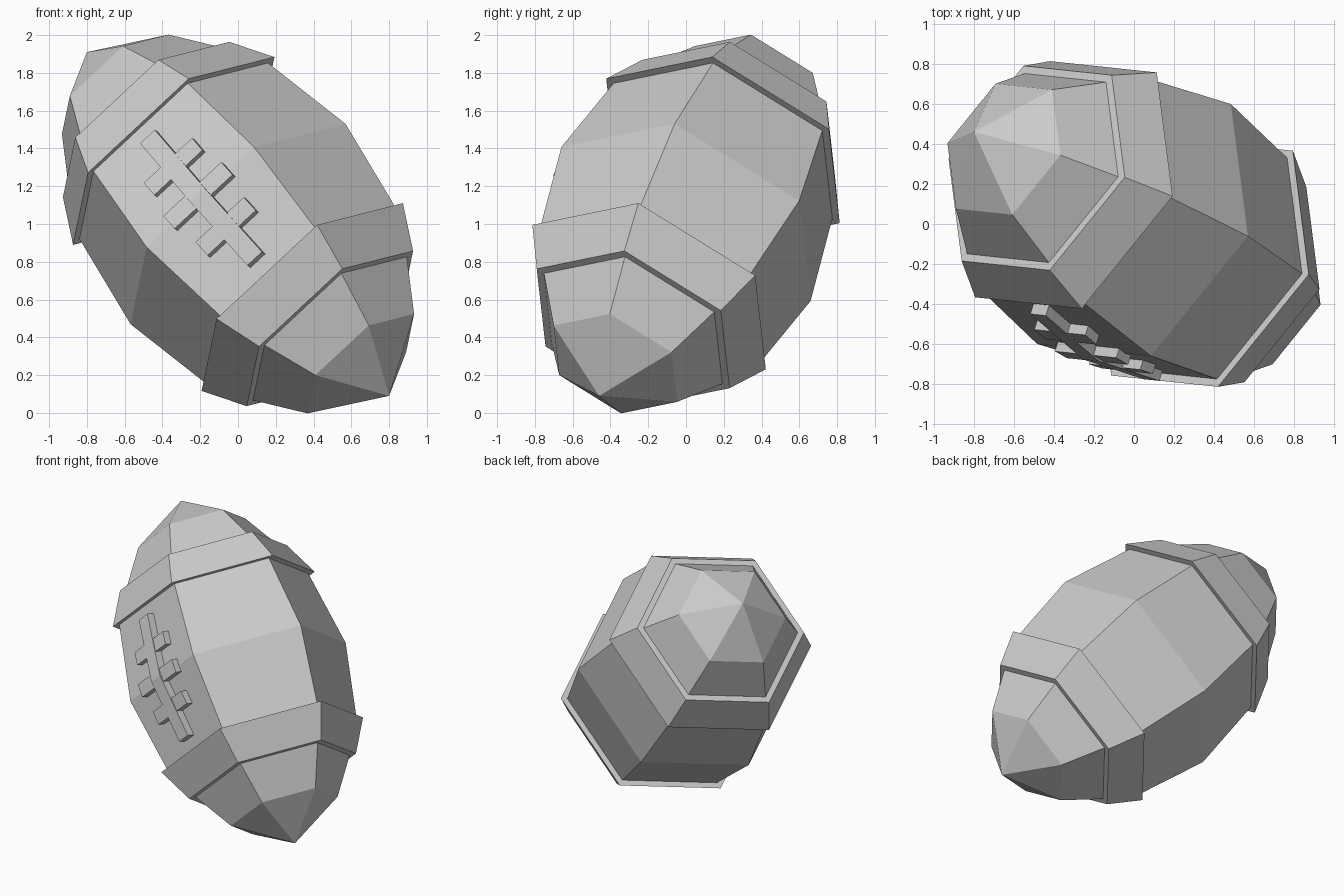
import bpy, bmesh, math
from mathutils import Matrix, Vector

if "Cube" in bpy.data.objects:
    bpy.data.objects.remove(bpy.data.objects["Cube"])

SIDES = 6
# tilted frame: Z runs along the ball, laces lie on local -Y
n = Vector((-0.80, 0.46, 0.91)).normalized()
u = Vector((0.731, -0.078, 0.679))
u = (u - n * u.dot(n)).normalized()
v = n.cross(u)
FRAME = Matrix.Translation((0, 0, 1)) @ Matrix((u, v, n)).transposed().to_4x4()


def finish(bm, name):
    bmesh.ops.remove_doubles(bm, verts=bm.verts, dist=1e-5)
    bmesh.ops.recalc_face_normals(bm, faces=bm.faces)
    bm.transform(FRAME)
    me = bpy.data.meshes.new(name)
    bm.to_mesh(me)
    bm.free()
    ob = bpy.data.objects.new(name, me)
    bpy.context.collection.objects.link(ob)
    return ob


def lathe(name, profile):
    """Spin an (r, s) profile round the long axis."""
    bm = bmesh.new()
    vs = [bm.verts.new((r, 0, s)) for r, s in profile]
    edges = [bm.edges.new(p) for p in zip(vs, vs[1:])]
    bmesh.ops.spin(bm, geom=vs + edges, cent=(0, 0, 0), axis=(0, 0, 1),
                   angle=math.tau, steps=SIDES, use_merge=False)
    bmesh.ops.remove_doubles(bm, verts=bm.verts, dist=1e-4)
    return finish(bm, name)


def extrude_side(name, outline, t0, t1):
    """Extrude a (depth, s) side outline across the lace face."""
    bm = bmesh.new()
    f = bm.faces.new([bm.verts.new((t0, -h, s)) for h, s in outline])
    ext = bmesh.ops.extrude_face_region(bm, geom=[f])["geom"]
    bmesh.ops.translate(bm, vec=(t1 - t0, 0, 0),
                        verts=[e for e in ext if isinstance(e, bmesh.types.BMVert)])
    return finish(bm, name)


# ball body
half = [(0.78, 0), (0.675, 0.608), (0.387, 1.053), (0, 1.296)]
lathe("ball_body", [(r, -s) for r, s in half[:0:-1]] + half)

# raised bands near both ends
for name, k in (("upper_band", 1), ("lower_band", -1)):
    ring = [(0.64, 0.551), (0.731, 0.551), (0.604, 0.788), (0.52, 0.788), (0.64, 0.551)]
    lathe(name, [(r, k * s) for r, s in ring])


def face_depth(s):
    return (0.78 - 0.105 * abs(s) / 0.608) * math.cos(math.pi / SIDES)


# long lace strip, bent with the body
path = (-0.46, -0.22, 0, 0.22, 0.46)
strip = [(face_depth(s) + 0.055, s) for s in path]
strip += [(face_depth(s) - 0.03, s) for s in reversed(path)]
extrude_side("lace_strip", strip, -0.053, 0.053)

# short cross laces on both sides of the strip
for i, (s, reach) in enumerate(((0.225, 0.175), (0, 0.21), (-0.225, 0.175))):
    a, b = s - 0.048, s + 0.048
    outline = [(face_depth(a) - 0.03, a), (face_depth(a) + 0.05, a),
               (face_depth(b) + 0.05, b), (face_depth(b) - 0.03, b)]
    for side, k in (("right", 1), ("left", -1)):
        extrude_side(f"cross_lace_{side}_{i + 1}", outline, k * 0.05, k * reach)
